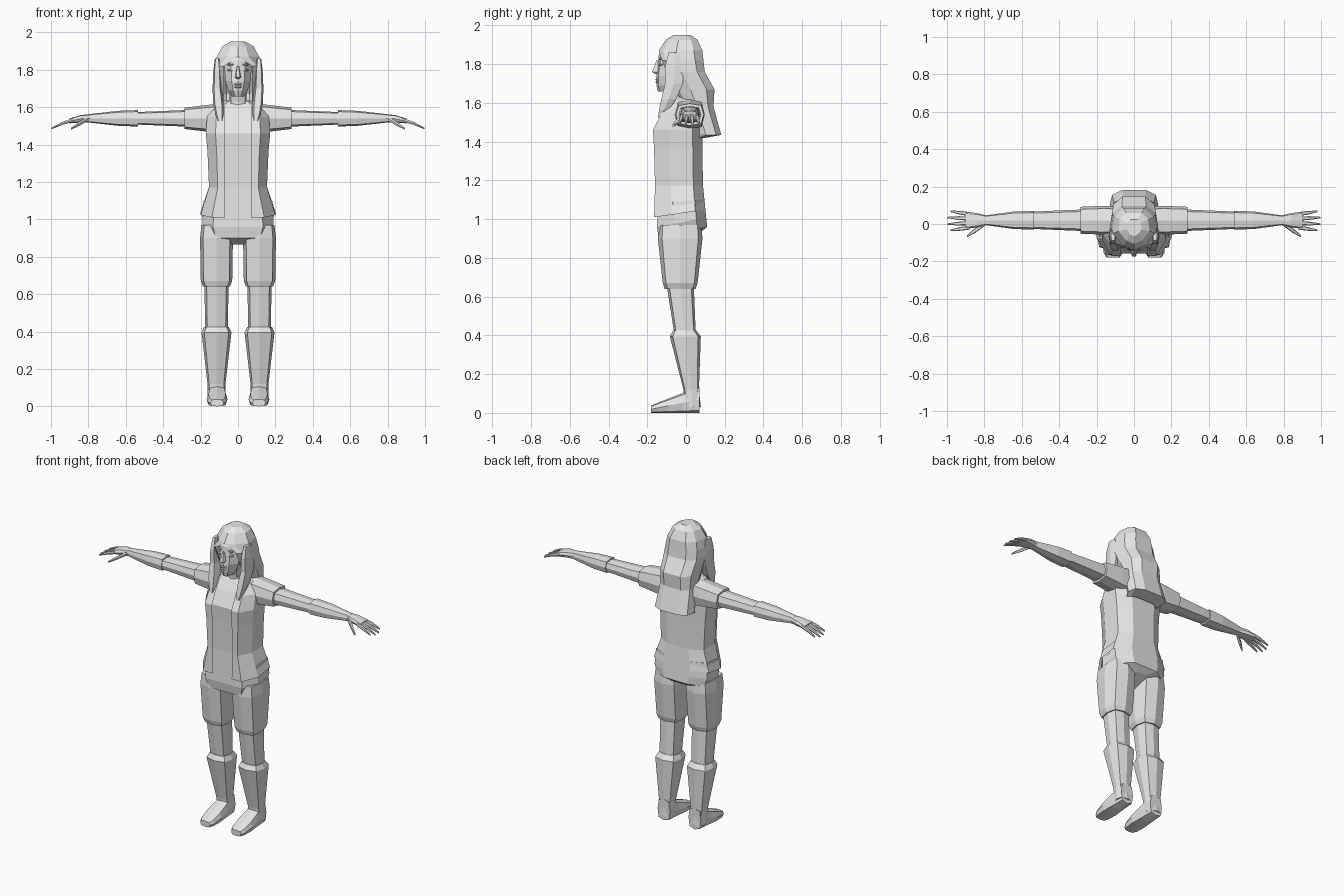
import bpy, bmesh, math

cube = bpy.data.objects.get("Cube")
if cube:
    bpy.data.objects.remove(cube)

grey = bpy.data.materials.new("plain_grey")
grey.use_nodes = True
grey.diffuse_color = (0.8, 0.8, 0.8, 1)
grey.node_tree.nodes["Principled BSDF"].inputs["Base Color"].default_value = grey.diffuse_color


def loft(name, rings, closed=False, open_end=False, mirror=True):
    """Skin a list of point rings; the +x half is mirrored."""
    bm = bmesh.new()
    rows = [[bm.verts.new(point) for point in ring] for ring in rings]
    count = len(rows[0])
    for low, high in zip(rows, rows[1:]):
        for i in range(count if closed else count - 1):
            j = (i + 1) % count
            bm.faces.new((low[i], low[j], high[j], high[i]))
    bm.faces.new(rows[0])
    if not open_end:
        bm.faces.new(rows[-1])
    bmesh.ops.recalc_face_normals(bm, faces=bm.faces)
    mesh = bpy.data.meshes.new(name)
    bm.to_mesh(mesh)
    bm.free()
    mesh.materials.append(grey)
    obj = bpy.data.objects.new(name, mesh)
    bpy.context.collection.objects.link(obj)
    if mirror:
        obj.modifiers.new("mirror", 'MIRROR').use_clip = True
    return obj


def soften(value):
    """Push a sine or cosine outward so that a circle becomes a rounded box."""
    return math.copysign(abs(value) ** 0.6, value)


def tube(name, axis, line, sections, sides=8, mirror=True):
    """Loft rounded boxes along an axis; line gives the centre at each position."""
    rings = []
    for pos, radius_u, radius_v in sections:
        u, v = line(pos)
        ring = []
        for i in range(sides):
            angle = math.tau * i / sides
            point = [u + radius_u * soften(math.cos(angle)), v + radius_v * soften(math.sin(angle))]
            point.insert("xyz".index(axis), pos)
            ring.append(point)
        rings.append(ring)
    return loft(name, rings, closed=True, mirror=mirror)


def trunk_outline(z, width, front, gap=0, inset=0):
    """Half outline from the front edge to the spine; low outlines rise to the back."""
    tilt = max(0, (1.2 - z) / 5)
    back = min(.085, width * .8) + tilt * .4 - inset
    front += inset
    width -= inset
    depth = back - front
    points = [(min(gap, width * .6), front), (width * .7, front), (width, front + depth / 3),
              (width, back - depth / 5), (width / 2, back), (0, back)]
    return [(x, y, z + tilt * (y - front) / depth) for x, y in points]


def head_outline(z, width, front, back):
    """Half outline of the face and skull."""
    return [(0, front, z), (width / 2, front + .01, z), (width, front + .06, z),
            (width * .9, back - .02, z), (0, back, z)]


def hair_outline(z, width, front, back):
    """Half outline of the hair, parted around the face below the hairline."""
    edge = .075 if z < 1.85 else 0
    depth = back - front
    return [(edge, front, z), ((edge + width) / 2, front + depth * .1, z),
            (width, front + depth * .4, z), (width * .9, back - depth / 5, z),
            (width / 2, back, z), (0, back, z)]


def leg_line(z):
    return .115, max(-.03, .04 - .11 * z)


def arm_line(x):
    """Level to the wrist, then drooping to the fingertips."""
    return .02, 1.54 - 1.4 * max(0, x - .8) ** 2


# Open jacket with a shirt just inside it
jacket = [(1.01, .2, -.165), (1.17, .155, -.16), (1.36, .163, -.165), (1.46, .172, -.17),
          (1.55, .165, -.125), (1.61, .12, -.085), (1.635, .07, -.06)]
jacket_shell = loft("jacket", [trunk_outline(*row, gap=.07) for row in jacket], open_end=True)
loft("shirt", [trunk_outline(*row, inset=.012) for row in jacket])

# Hips and shorts
loft("hips", [trunk_outline(*row) for row in (
    (.865, .06, -.06), (.9, .17, -.14), (.96, .19, -.15), (1.08, .185, -.145))])
tube("shorts_leg", 'z', leg_line, (
    (.97, .08, .11), (.9, .088, .115), (.67, .084, .09), (.64, .072, .08)))

# Legs, boots and feet
tube("leg", 'z', leg_line, ((.66, .065, .07), (.4, .06, .055)))
tube("boot", 'z', leg_line, (
    (.425, .066, .06), (.395, .08, .08), (.12, .048, .04), (.03, .048, .04)))


def foot_line(y):
    """Centre height equals half the foot's height, keeping the sole on the ground."""
    return .112, .055 + y / 5


tube("foot", 'y', foot_line, [(y, width, foot_line(y)[1]) for y, width in (
    (.07, .045), (-.02, .05), (-.09, .056), (-.155, .05), (-.18, .035))])

# Sleeves, arms and palms
tube("sleeve", 'x', arm_line, ((.11, .075, .078), (.16, .077, .072), (.285, .072, .057)))
tube("upper_arm", 'x', arm_line, ((.26, .058, .045), (.55, .046, .033)))
tube("forearm", 'x', arm_line, ((.535, .05, .044), (.64, .047, .04), (.8, .025, .022)))
tube("palm", 'x', arm_line, ((.785, .025, .022), (.84, .038, .02), (.9, .046, .013)))

# Fingers fan out from the palm
fingers = ("little_finger", "ring_finger", "middle_finger", "index_finger")
for i, name in enumerate(fingers):
    offset = .036 - .024 * i
    tip = 1 - 15 * max(0, abs(offset) - .015) ** 2 - abs(offset) / 3

    def finger_line(x, offset=offset):
        return .017 + offset * (1 + 4 * (x - .88)), arm_line(x)[1]

    tube(name, 'x', finger_line,
         ((.88, .011, .01), ((.88 + tip) / 2, .01, .009), (tip, .004, .005)), sides=6)


def thumb_line(x):
    reach = x - .8
    return -reach * .7, 1.54 - reach * .6


tube("thumb", 'x', thumb_line, ((.8, .012, .013), (.85, .013, .012), (.893, .006, .006)), sides=6)

# Neck and head
tube("neck", 'z', lambda z: (0, -.02 - (z - 1.6) / 5),
     ((1.56, .06, .055), (1.63, .046, .046), (1.74, .046, .05)), mirror=False)
loft("head", [head_outline(*row) for row in (
    (1.658, .03, -.145, -.06), (1.69, .052, -.152, -.03), (1.74, .068, -.152, .02),
    (1.85, .076, -.14, .06), (1.9, .06, -.11, .05))])

# Nose, lips, brows and eyelids
tube("nose", 'z', lambda z: (0, -.15),
     ((1.82, .005, .003), (1.76, .016, .027), (1.75, .008, .01)), sides=6, mirror=False)


def face_ridge(name, height, x, y, length, mirror):
    """A thin ridge lying across the face."""
    tube(name, 'z', lambda z: (x, y),
         [(height + step * .005, length * (1 - abs(step) / 3), .011 - abs(step) * .004)
          for step in (-1, 0, 1)], sides=6, mirror=mirror)


for name, height in (("upper_lip", 1.722), ("lower_lip", 1.708)):
    face_ridge(name, height, 0, -.148, .022, False)
for name, height in (("eyebrow", 1.827), ("eyelid", 1.797)):
    face_ridge(name, height, .038, -.13, .02, True)

# Long hair falling behind the shoulders
loft("long_hair", [hair_outline(*row) for row in (
    (1.95, .04, -.065, .025), (1.925, .083, -.105, .06), (1.87, .113, -.14, .085),
    (1.82, .125, -.125, .09), (1.76, .13, -.1, .097), (1.67, .122, -.06, .147),
    (1.58, .118, 0, .142), (1.435, .13, .05, .182), (1.42, .11, .03, .1))], open_end=True)


def lock_line(z):
    """Straight beside the cheek, then swept forward onto the chest."""
    sweep = max(0, 1.68 - z)
    return .112 - sweep / 9, -.062 - sweep * .45


tube("side_lock", 'z', lock_line, (
    (1.86, .012, .03), (1.79, .02, .05), (1.7, .024, .05), (1.62, .028, .042),
    (1.56, .022, .026), (1.525, .012, .014)), sides=6)

# The jacket's bottom face is removed so it hangs open
shell = bmesh.new()
shell.from_mesh(jacket_shell.data)
hem = [face for face in shell.faces if len(face.verts) > 4]
bmesh.ops.delete(shell, geom=hem, context='FACES_ONLY')
shell.to_mesh(jacket_shell.data)
shell.free()
